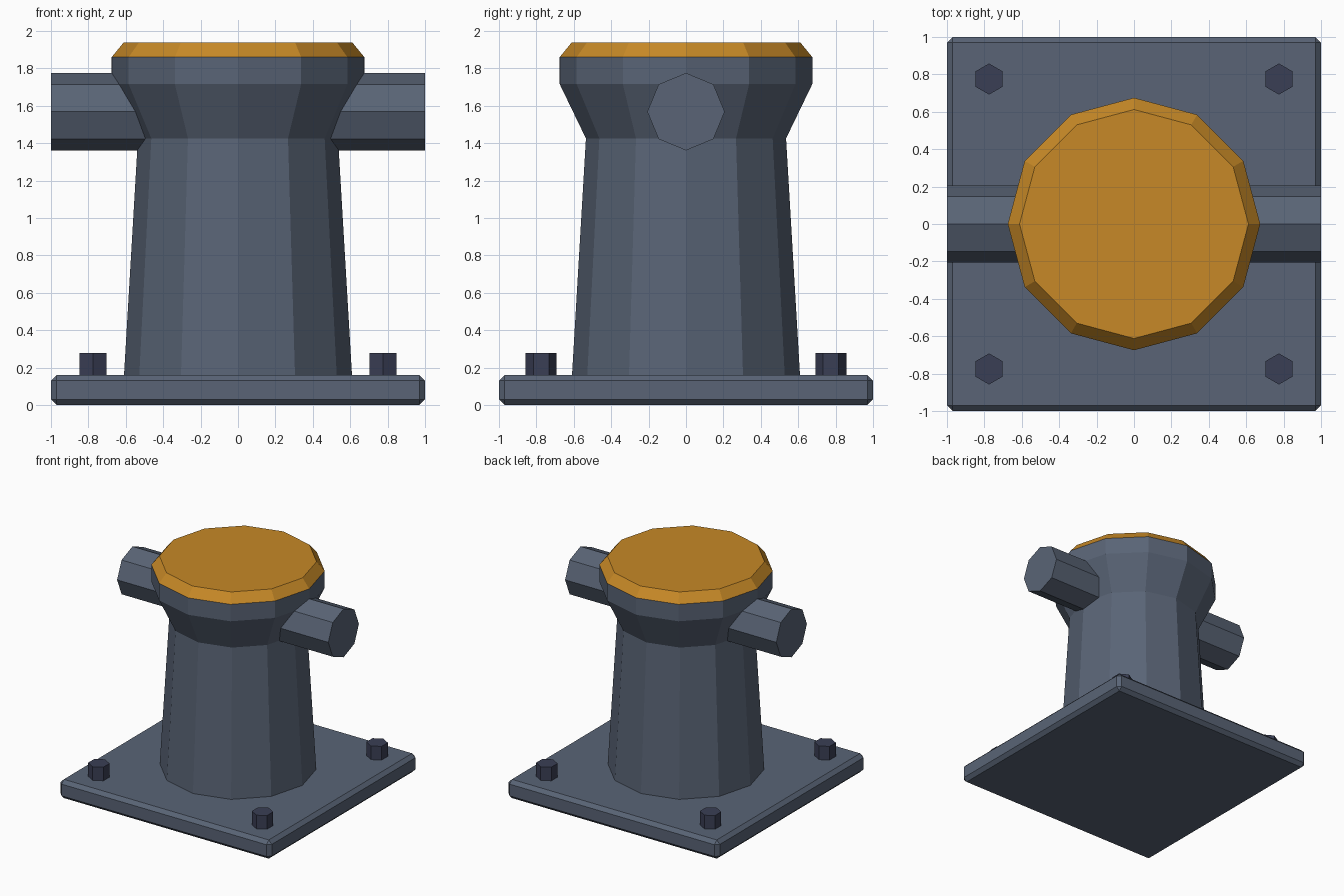
import bpy
import bmesh
from math import pi, cos, sin
from mathutils import Matrix

cube = bpy.data.objects.get("Cube")
if cube:
    bpy.data.objects.remove(cube, do_unlink=True)


def material(name, rgb):
    mat = bpy.data.materials.new(name)
    mat.use_nodes = True
    color = (*rgb, 1)
    mat.diffuse_color = color
    bsdf = next(n for n in mat.node_tree.nodes if n.type == "BSDF_PRINCIPLED")
    bsdf.inputs["Base Color"].default_value = color
    return mat


slate = material("slate_paint", (0.10, 0.127, 0.18))
orange = material("orange_paint", (0.57, 0.25, 0.02))
bolt_steel = material("dark_bolt_steel", (0.042, 0.049, 0.09))


def add_object(name, bm, mat):
    bmesh.ops.recalc_face_normals(bm, faces=bm.faces)
    mesh = bpy.data.meshes.new(name)
    bm.to_mesh(mesh)
    bm.free()
    mesh.materials.append(mat)
    obj = bpy.data.objects.new(name, mesh)
    bpy.context.collection.objects.link(obj)
    return obj


def lathe(name, profile, sides, mat, start=0.0, matrix=Matrix()):
    """Closed solid from (radius, height) rings, with capped ends."""
    bm = bmesh.new()
    rings = []
    for r, z in profile:
        angles = [start + 2 * pi * i / sides for i in range(sides)]
        rings.append([bm.verts.new((r * cos(a), r * sin(a), z)) for a in angles])
    for low, high in zip(rings, rings[1:]):
        for i in range(sides):
            j = (i + 1) % sides
            bm.faces.new((low[i], low[j], high[j], high[i]))
    bm.faces.new(rings[0][::-1])
    bm.faces.new(rings[-1])
    bm.transform(matrix)
    return add_object(name, bm, mat)


# Base plate with chamfered edges
bm = bmesh.new()
bmesh.ops.create_cube(bm, size=1, matrix=Matrix.Translation((0, 0, 0.08))
                      @ Matrix.Diagonal((2, 2, 0.16, 1)))
bmesh.ops.bevel(bm, geom=bm.edges[:], offset=0.03, segments=1, affect="EDGES")
add_object("base_plate", bm, slate)

# Tapered post with flared head; the chamfered top is orange
post = lathe("post", [(0.61, 0.15), (0.535, 1.425), (0.675, 1.715),
                      (0.675, 1.86), (0.612, 1.937)], 12, slate)
post.data.materials.append(orange)
for face in post.data.polygons:
    if face.center.z > 1.87:
        face.material_index = 1

# Horizontal cross bar
lathe("cross_bar", [(0.207, -1), (0.207, 1)], 8, slate,
      matrix=Matrix.Translation((0, 0, 1.568)) @ Matrix.Rotation(pi / 2, 4, "Y"))

# Hexagonal bolts in the plate corners
for x, side in ((-0.775, "right"), (0.775, "left")):
    for y, end in ((-0.775, "front"), (0.775, "back")):
        lathe(f"bolt_{end}_{side}", [(0.083, 0.14), (0.083, 0.277)], 6, bolt_steel,
              start=pi / 6, matrix=Matrix.Translation((x, y, 0)))
